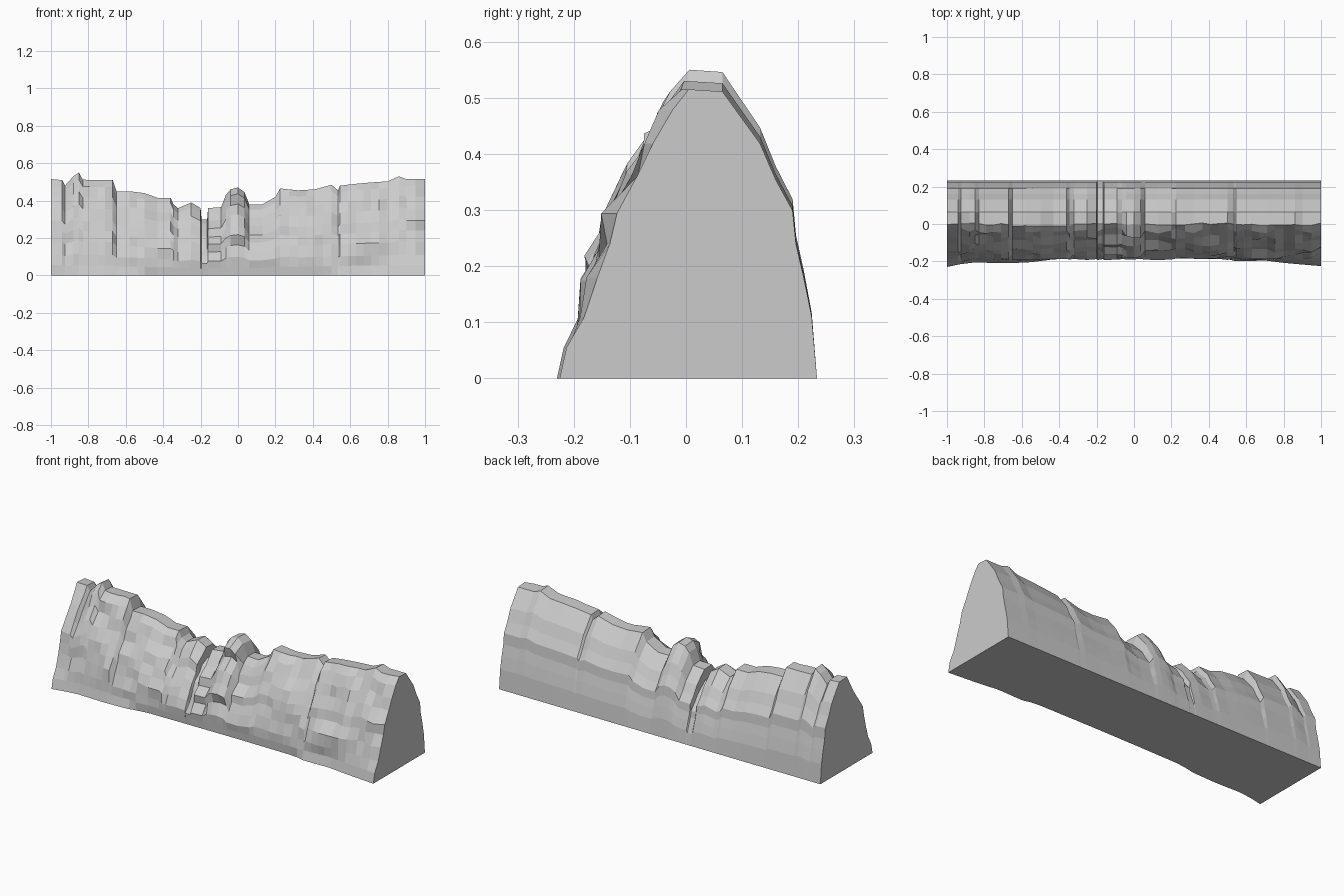
import bpy, bmesh, random

if "Cube" in bpy.data.objects:
    bpy.data.objects.remove(bpy.data.objects["Cube"])

random.seed(4)

# Crest height along the length (x, z)
CREST = [(-1, .515), (-.94, .51), (-.925, .48), (-.88, .53), (-.85, .55), (-.83, .512),
         (-.75, .51), (-.67, .51), (-.65, .45), (-.58, .45), (-.5, .44), (-.43, .415),
         (-.36, .415), (-.345, .38), (-.32, .36), (-.25, .39), (-.2, .36), (-.195, .30),
         (-.165, .30), (-.16, .36), (-.09, .365), (-.065, .43), (-.04, .46), (0, .47),
         (.035, .445), (.06, .38), (.13, .38), (.2, .42), (.225, .465), (.32, .455),
         (.41, .46), (.5, .485), (.535, .455), (.545, .48), (.63, .49), (.71, .497),
         (.8, .503), (.86, .53), (.9, .515), (1, .515)]
# Front foot line (x, y)
FOOT = [(-1, -.23), (-.93, -.215), (-.85, -.205), (-.7, -.21), (-.55, -.205), (-.46, -.185),
        (-.2, -.182), (.1, -.18), (.48, -.183), (.55, -.20), (.7, -.195), (.82, -.21), (1, -.225)]
# Cross-section at full height: front face rising, then crest, then back face falling
FRONT = [(-.203, .055), (-.18, .11), (-.162, .18), (-.14, .24), (-.127, .295),
         (-.092, .36), (-.063, .42), (-.028, .48)]
BACK = [(.065, .513), (.132, .42), (.16, .355), (.19, .30), (.196, .24),
        (.21, .18), (.224, .11), (.2335, 0)]
FULL = .517


def lerp(table, x):
    for (x0, v0), (x1, v1) in zip(table, table[1:]):
        if x <= x1:
            return v0 + (v1 - v0) * (x - x0) / (x1 - x0)
    return table[-1][1]


def section(x, top, rough):
    """One closed outline across the ridge, scaled to the local crest height."""
    s = top / FULL
    foot = lerp(FOOT, x)
    pts = [(foot, 0)]
    for i, (y, z) in enumerate(FRONT):
        if i == 0:
            y = foot + .012 if foot < -.195 else foot - .004
        elif i == 1:
            y = -.183 + rough[i] * .4
        else:
            y += rough[i]
        # rock buttress with stepped ledges in the middle
        if abs(x) < .05 and i in (3, 5, 7):
            y -= .022
        pts.append((y, z * s))
    pts.append((rough[0] * .5 + .003, top))
    pts += [(y, z * s) for y, z in BACK]
    return [(x, y, z) for y, z in pts]


# Add extra stations inside the long spans
stations = []
for (x0, z0), (x1, z1) in zip(CREST, CREST[1:]):
    n = 2 if x1 - x0 > .075 else 1
    stations += [(x0 + (x1 - x0) * k / n, z0 + (z1 - z0) * k / n) for k in range(n)]
stations.append(CREST[-1])

bm = bmesh.new()
rings = []
rough = [0] * 8
for x, top in stations:
    # weathering drifts from station to station so that blocks look stepped
    rough = [max(-.026, min(.006, .55 * r + random.uniform(-.019, .011))) for r in rough]
    end = [.004] * 8 if x == 1 else rough
    rings.append([bm.verts.new(p) for p in section(x, top, end)])

for a, b in zip(rings, rings[1:]):
    m = len(a)
    for i in range(m):
        j = (i + 1) % m
        bm.faces.new((a[i], a[j], b[j], b[i]))
bm.faces.new(rings[0])
bm.faces.new(rings[-1])
bmesh.ops.recalc_face_normals(bm, faces=bm.faces)

# Rock ridge object
mesh = bpy.data.meshes.new("rock_ridge")
bm.to_mesh(mesh)
bm.free()
ridge = bpy.data.objects.new("rock_ridge", mesh)
bpy.context.collection.objects.link(ridge)

stone = bpy.data.materials.new("grey stone")
stone.diffuse_color = (.6, .6, .6, 1)
stone.use_nodes = True
stone.node_tree.nodes["Principled BSDF"].inputs["Base Color"].default_value = stone.diffuse_color
mesh.materials.append(stone)
